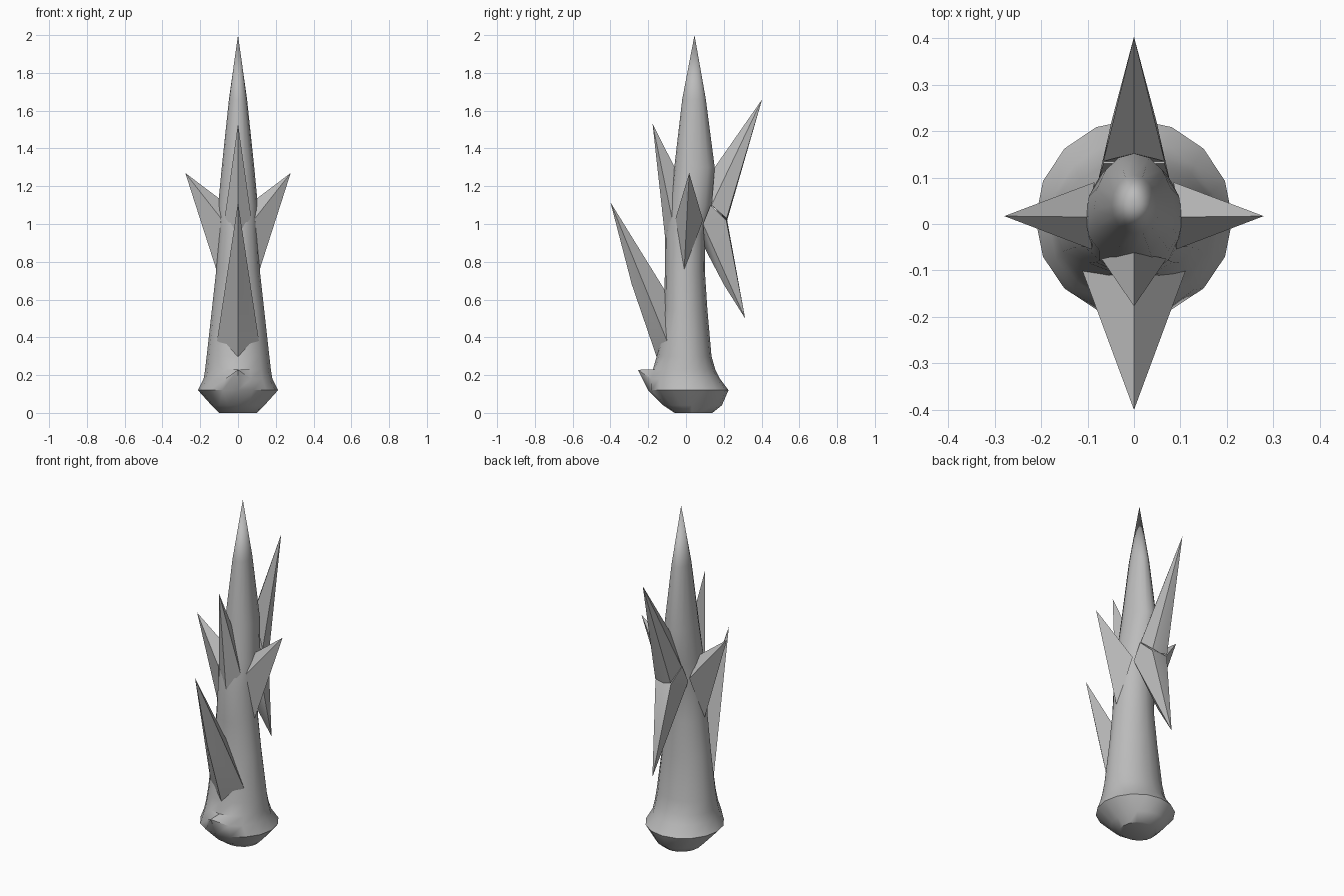
import bpy, bmesh, math

cube = bpy.data.objects.get("Cube")
if cube:
    bpy.data.objects.remove(cube)

grey = bpy.data.materials.new("stone grey")
grey.use_nodes = True
colour = (0.5, 0.5, 0.5, 1)
grey.diffuse_color = colour
grey.node_tree.nodes["Principled BSDF"].inputs["Base Color"].default_value = colour


def finish(name, bm, angle):
    """Turn a bmesh into a shaded, coloured object."""
    bmesh.ops.recalc_face_normals(bm, faces=bm.faces)
    mesh = bpy.data.meshes.new(name)
    bm.to_mesh(mesh)
    bm.free()
    mesh.materials.append(grey)
    obj = bpy.data.objects.new(name, mesh)
    bpy.context.collection.objects.link(obj)
    bpy.ops.object.select_all(action='DESELECT')
    obj.select_set(True)
    bpy.context.view_layer.objects.active = obj
    bpy.ops.object.shade_smooth_by_angle(angle=math.radians(angle))
    return obj


def spike(name, points, angle=20):
    """Convex horn from its corner points; each point off x = 0 is mirrored."""
    bm = bmesh.new()
    for x, y, z in points:
        for side in ((1, -1) if x else (1,)):
            bm.verts.new((x * side, y, z))
    bmesh.ops.convex_hull(bm, input=bm.verts)
    return finish(name, bm, angle)


# Body: height, half width, front y, side seam y, back y
SIDES = 16
profile = [
    (0.00, 0.10, -0.06, 0.03, 0.14),
    (0.04, 0.14, -0.12, 0.03, 0.19),
    (0.12, 0.212, -0.20, 0.01, 0.225),
    (0.18, 0.182, -0.20, 0.00, 0.18),
    (0.23, 0.174, -0.175, 0.00, 0.155),
    (0.30, 0.166, -0.155, 0.00, 0.135),
    (0.55, 0.138, -0.115, -0.01, 0.113),
    (0.75, 0.116, -0.112, -0.01, 0.10),
    (0.95, 0.105, -0.11, 0.00, 0.10),
    (1.10, 0.105, -0.085, 0.01, 0.14),
    (1.30, 0.086, -0.062, 0.03, 0.152),
    (1.66, 0.048, -0.02, 0.04, 0.105),
]
bm = bmesh.new()
rings = []
for z, rx, front, mid, back in profile:
    ring = []
    for i in range(SIDES):
        a = 2 * math.pi * i / SIDES
        s = math.sin(a)
        depth = back - mid if s > 0 else mid - front
        ring.append(bm.verts.new((rx * math.cos(a), mid + depth * s, z)))
    rings.append(ring)
front_index = SIDES * 3 // 4
lip = rings[3][front_index]
lip.co.y, lip.co.z = -0.255, 0.228          # pointed lip on the foot
for low, high in zip(rings, rings[1:]):
    for i in range(SIDES):
        j = (i + 1) % SIDES
        bm.faces.new((low[i], low[j], high[j], high[i]))
bm.faces.new(rings[0])
tip = bm.verts.new((0, 0.045, 2))
for i in range(SIDES):
    bm.faces.new((rings[-1][i], rings[-1][(i + 1) % SIDES], tip))
finish("body", bm, 42)

# Front horns
spike("lower_front_horn", [(0, -0.40, 1.115), (0, -0.287, 0.68), (0, -0.155, 0.295),
                           (0.115, -0.09, 0.355), (0, -0.10, 0.63)])
spike("upper_front_horn", [(0, -0.177, 1.53), (0, -0.112, 0.94),
                           (0.07, -0.075, 1.035), (0, -0.06, 1.30)])

# Side horns
for side, label in ((1, "left"), (-1, "right")):
    bm = bmesh.new()
    for x, y, z in [(0.279, 0.017, 1.27), (0.10, 0.015, 1.135), (0.112, -0.01, 0.75),
                    (0.09, -0.055, 1.03), (0.085, 0.09, 1.02)]:
        bm.verts.new((x * side, y, z))
    bmesh.ops.convex_hull(bm, input=bm.verts)
    finish(label + "_side_horn", bm, 20)

# Back horns, one rising and one drooping
spike("upper_back_horn", [(0, 0.403, 1.66), (0, 0.152, 1.30), (0.066, 0.135, 1.10),
                          (0.05, 0.215, 1.03), (0, 0.218, 1.02)])
spike("drooping_back_horn", [(0, 0.313, 0.50), (0, 0.10, 0.87), (0, 0.20, 0.68),
                             (0.078, 0.09, 1.0), (0.066, 0.13, 1.10),
                             (0.05, 0.213, 1.02), (0, 0.218, 1.02), (0.05, 0.16, 0.84)], 50)
